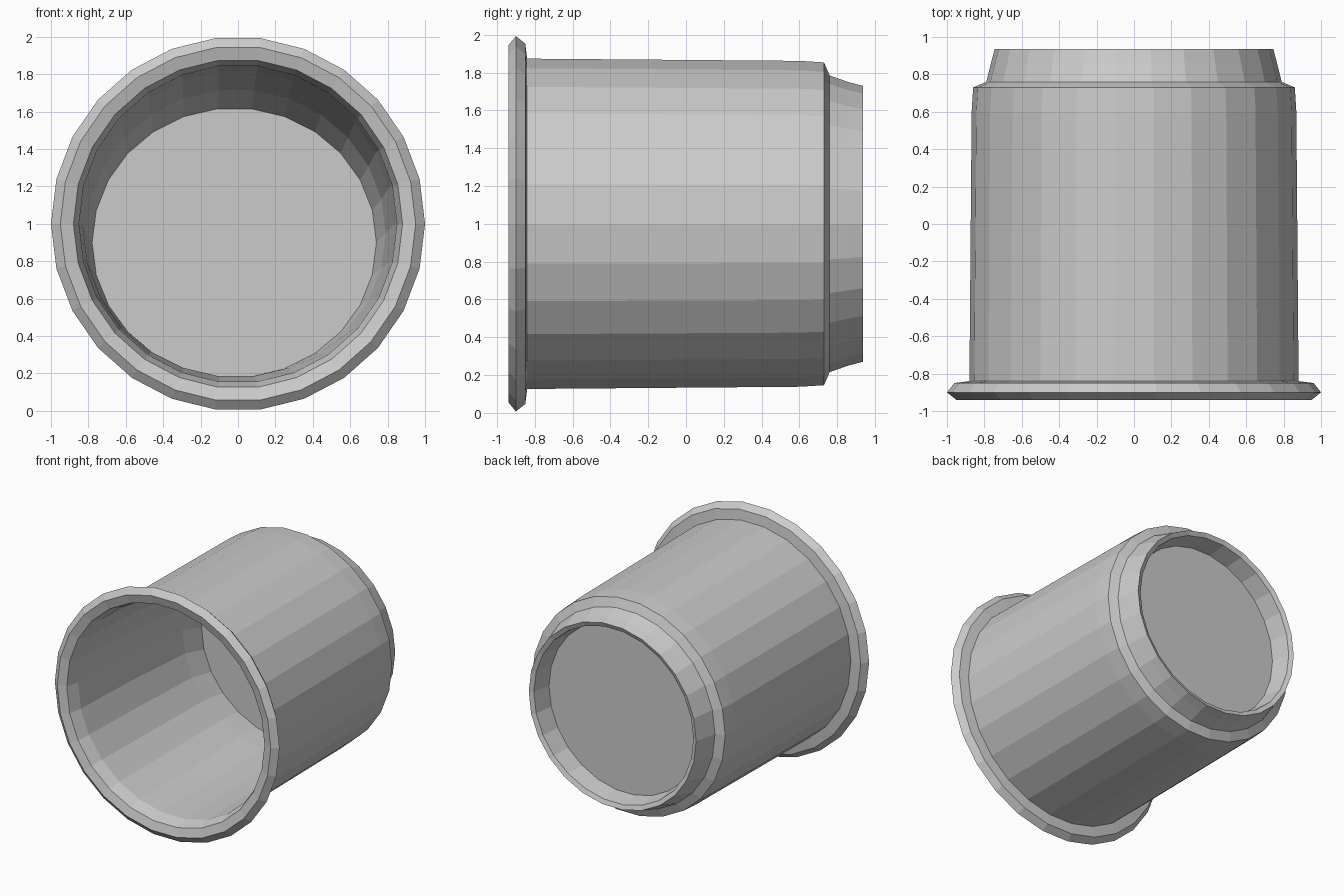
import bpy, bmesh
from math import sin, cos, tau

SIDES = 26

# Closed cup section from inner floor, out over the rim, to the recessed base:
# (x radius, z radius, y, x centre, z centre)
RINGS = [
    (0.76, 0.72, 0.65, -0.02, 0.90),   # inner floor edge
    (0.80, 0.77, 0.45, -0.01, 0.95),   # inner wall
    (0.83, 0.83, -0.20, 0.0, 0.99),
    (0.85, 0.85, -0.82, 0.0, 1.0),     # mouth
    (0.88, 0.88, -0.92, 0.0, 1.0),
    (0.95, 0.95, -0.94, 0.0, 1.0),     # rim front
    (1.00, 1.00, -0.90, 0.0, 1.0),     # rim outer edge
    (0.96, 0.96, -0.85, 0.0, 1.0),     # rim back
    (0.88, 0.88, -0.84, 0.0, 1.0),     # outer wall
    (0.868, 0.868, 0.60, 0.0, 1.0),
    (0.86, 0.86, 0.73, 0.0, 1.0),      # base shoulder
    (0.79, 0.79, 0.76, 0.0, 1.0),
    (0.765, 0.755, 0.86, 0.0, 1.0),    # foot ring
    (0.745, 0.735, 0.935, 0.0, 1.0),
    (0.71, 0.70, 0.92, 0.0, 1.0),
    (0.68, 0.68, 0.77, 0.0, 1.0),      # recessed base
]


def build_cup(name):
    bm = bmesh.new()
    loops = []
    for rx, rz, y, cx, cz in RINGS:
        loops.append([bm.verts.new((cx + rx * cos(tau * i / SIDES), y,
                                    cz + rz * sin(tau * i / SIDES)))
                      for i in range(SIDES)])
    # Walls between neighbouring rings
    for a, b in zip(loops, loops[1:]):
        for i in range(SIDES):
            j = (i + 1) % SIDES
            bm.faces.new((a[i], a[j], b[j], b[i]))
    # Inner floor and outer base
    bm.faces.new(loops[0])
    bm.faces.new(loops[-1])
    bmesh.ops.recalc_face_normals(bm, faces=bm.faces)
    mesh = bpy.data.meshes.new(name)
    bm.to_mesh(mesh)
    bm.free()
    obj = bpy.data.objects.new(name, mesh)
    bpy.context.collection.objects.link(obj)
    return obj


build_cup("cup")
